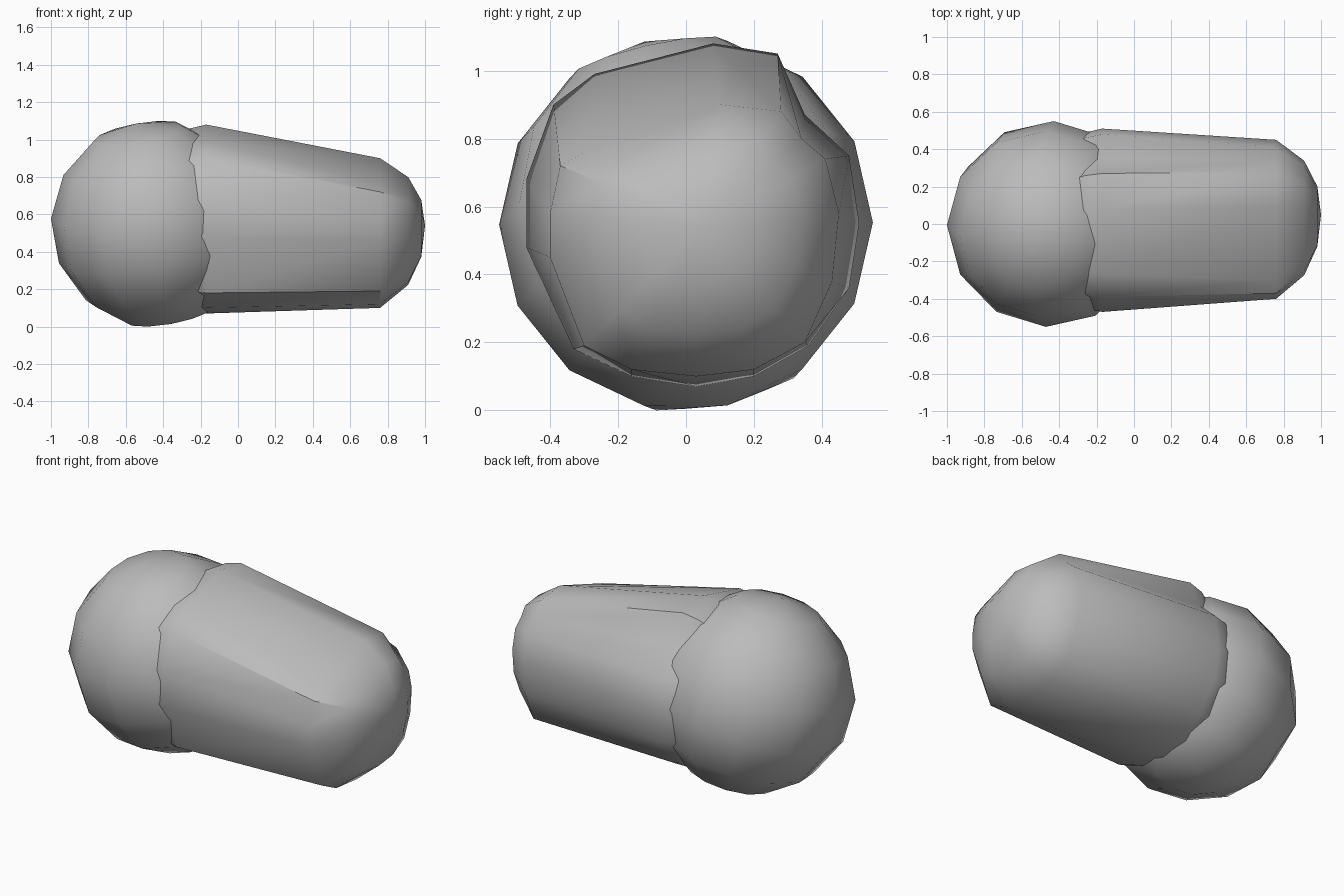
import bpy, bmesh, math
from mathutils import Matrix

cube = bpy.data.objects.get("Cube")
if cube:
    bpy.data.objects.remove(cube, do_unlink=True)

# Single plain material shared by both parts
grey = bpy.data.materials.new("plain grey")
grey.use_nodes = True
colour = (0.5, 0.5, 0.5, 1)
grey.diffuse_color = colour
grey.node_tree.nodes["Principled BSDF"].inputs["Base Color"].default_value = colour


def finish(bm, name):
    """Turn a bmesh into a named object with softened shading."""
    bmesh.ops.recalc_face_normals(bm, faces=bm.faces[:])
    mesh = bpy.data.meshes.new(name)
    bm.to_mesh(mesh)
    bm.free()
    mesh.materials.append(grey)
    obj = bpy.data.objects.new(name, mesh)
    bpy.context.collection.objects.link(obj)
    bpy.ops.object.select_all(action="DESELECT")
    obj.select_set(True)
    bpy.context.view_layer.objects.active = obj
    bpy.ops.object.shade_smooth_by_angle(angle=math.radians(38))
    return obj


def fit_axis(verts, axis, low, high):
    """Stretch vertices along one axis so they span low to high."""
    values = [v.co[axis] for v in verts]
    bottom, span = min(values), max(values) - min(values)
    for v in verts:
        v.co[axis] = low + (v.co[axis] - bottom) * (high - low) / span


def shrink(section, factor, centre):
    """Scale a (y, z) section towards a centre point."""
    return [(centre[0] + (y - centre[0]) * factor,
             centre[1] + (z - centre[1]) * factor) for y, z in section]


# Round end: faceted ball with a tilted pole
bm = bmesh.new()
tilt = Matrix.Rotation(math.radians(13), 4, "X") @ Matrix.Rotation(math.radians(-10), 4, "Y")
bmesh.ops.create_uvsphere(bm, u_segments=12, v_segments=7, radius=1, matrix=tilt)
for axis, (low, high) in enumerate([(-1, 0.1), (-0.55, 0.55), (0, 1.1)]):
    fit_axis(bm.verts, axis, low, high)
finish(bm, "round_end")

# Barrel: matching (y, z) outlines for the wide and the narrow end
wide = [(.08, 1.08), (.27, 1.05), (.35, .87), (.48, .75), (.51, .55),
        (.48, .36), (.36, .19), (.2, .1), (.03, .07), (-.16, .1),
        (-.33, .18), (-.47, .48), (-.47, .68), (-.39, .9), (-.27, .99)]
narrow = [(.1, .9), (.28, .88), (.34, .8), (.41, .74), (.45, .58),
          (.43, .38), (.35, .2), (.2, .12), (.03, .1), (-.16, .12),
          (-.3, .19), (-.4, .45), (-.4, .58), (-.37, .72), (-.3, .76)]
wide_centre, tip = (0, .55), (.05, .54)

# Rings run from inside the ball, along the barrel, to the domed tip
rings = [(-.4, shrink(wide, .8, wide_centre)),
         (-.26, shrink(wide, .96, wide_centre)),
         (-.17, wide),
         (.76, narrow),
         (.91, shrink(narrow, .72, tip)),
         (.98, shrink(narrow, .38, tip))]

bm = bmesh.new()
loops = [[bm.verts.new((x, y, z)) for y, z in section] for x, section in rings]
count = len(wide)
for a, b in zip(loops, loops[1:]):
    for i in range(count):
        j = (i + 1) % count
        bm.faces.new((a[i], a[j], b[j], b[i]))
bm.faces.new(loops[0])
apex = bm.verts.new((1, *tip))
for i in range(count):
    bm.faces.new((loops[-1][i], loops[-1][(i + 1) % count], apex))
finish(bm, "tapered_barrel")
